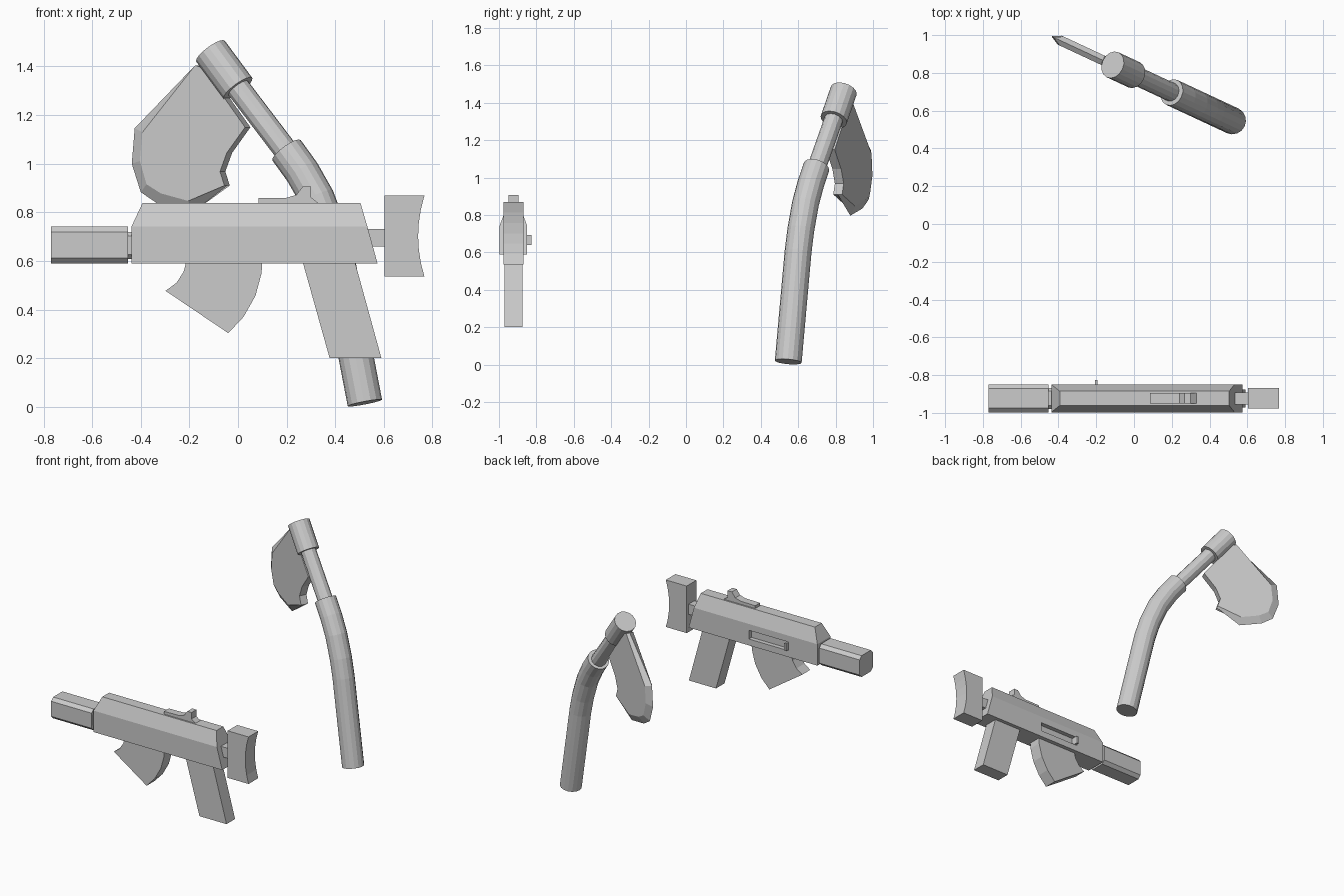
import bpy, bmesh, math
from mathutils import Vector, Matrix

if "Cube" in bpy.data.objects:
    bpy.data.objects.remove(bpy.data.objects["Cube"])

GUN_Y = -0.923           # centre plane of the rifle
ANG = math.radians(25)   # yaw of the axe about z
C = math.cos(ANG)


def loft(name, rings):
    """Skin a stack of equal-length rings and cap both ends."""
    bm = bmesh.new()
    rows = [[bm.verts.new(p) for p in r] for r in rings]
    n = len(rows[0])
    for a, b in zip(rows, rows[1:]):
        for i in range(n):
            j = (i + 1) % n
            bm.faces.new((a[i], a[j], b[j], b[i]))
    bm.faces.new(rows[0])
    bm.faces.new(rows[-1])
    bmesh.ops.recalc_face_normals(bm, faces=bm.faces)
    me = bpy.data.meshes.new(name)
    bm.to_mesh(me)
    bm.free()
    ob = bpy.data.objects.new(name, me)
    bpy.context.collection.objects.link(ob)
    return ob


def prism(name, pts, half, y=GUN_Y):
    """Extrude an x/z profile symmetrically in y."""
    return loft(name, [[(x, y + s * half, z) for x, z in pts] for s in (-1, 1)])


def box(name, x0, x1, y0, y1, z0, z1):
    return prism(name, [(x0, z0), (x1, z0), (x1, z1), (x0, z1)], (y1 - y0) / 2, (y0 + y1) / 2)


def oct_bar(name, x0, x1, hy, z0, z1, c):
    """Bar along x with chamfered rectangular section."""
    zm, hz = (z0 + z1) / 2, (z1 - z0) / 2
    sec = [(-hy, -hz + c), (-hy + c, -hz), (hy - c, -hz), (hy, -hz + c),
           (hy, hz - c), (hy - c, hz), (-hy + c, hz), (-hy, hz - c)]
    return loft(name, [[(x, GUN_Y + a, zm + b) for a, b in sec] for x in (x0, x1)])


def place_axe(ob):
    ob.matrix_world = Matrix.Translation((0, 0.79, 0)) @ Matrix.Rotation(-ANG, 4, 'Z')
    return ob


def tube(name, path, r, seg):
    """Round tube along a path given in front-view x/z, lying in the axe plane."""
    pts = [Vector((x / C, 0, z)) for x, z in path]
    side = Vector((0, 1, 0))
    rings = []
    for i, p in enumerate(pts):
        t = (pts[min(i + 1, len(pts) - 1)] - pts[max(i - 1, 0)]).normalized()
        m = t.cross(side)
        rings.append([p + r * (math.cos(a) * m + math.sin(a) * side)
                      for a in (2 * math.pi * k / seg for k in range(seg))])
    return place_axe(loft(name, rings))


# Receiver: flat sides with sloping shoulders
levels = [(0.59, -0.438, 0.574, 0.074), (0.742, -0.438, 0.532, 0.074), (0.838, -0.393, 0.504, 0.038)]
receiver = loft("receiver", [[(x0, GUN_Y - h, z), (x1, GUN_Y - h, z), (x1, GUN_Y + h, z), (x0, GUN_Y + h, z)]
                             for z, x0, x1, h in levels])

# Ejection slot cut into the +y side
cutter = box("slot_cutter", -0.21, 0.10, -0.88, -0.80, 0.635, 0.697)
cutter.hide_render = True
cutter.hide_viewport = True
mod = receiver.modifiers.new("slot", 'BOOLEAN')
mod.operation = 'DIFFERENCE'
mod.solver = 'EXACT'
mod.object = cutter
box("bolt_handle", -0.207, -0.193, -0.885, -0.826, 0.64, 0.693)

# Handguard and its neck
oct_bar("handguard", -0.77, -0.452, 0.074, 0.59, 0.741, 0.022)
oct_bar("handguard_neck", -0.46, -0.43, 0.056, 0.608, 0.72, 0.018)

# Stock with concave butt
prism("stock_neck", [(0.50, 0.66), (0.61, 0.66), (0.61, 0.732), (0.50, 0.732)], 0.032)
butt = [(0.767 - 0.026 * (1 - t * t), 0.702 + 0.167 * t) for t in (-1, -0.66, -0.33, 0, 0.33, 0.66, 1)]
prism("stock", [(0.603, 0.869), (0.603, 0.535)] + butt, 0.054)

# Pistol grip and curved magazine
prism("pistol_grip", [(0.265, 0.60), (0.48, 0.60), (0.59, 0.20), (0.377, 0.20)], 0.048)
prism("magazine", [(-0.212, 0.60), (-0.224, 0.555), (-0.253, 0.51), (-0.298, 0.477), (-0.04, 0.303),
                   (0.023, 0.37), (0.072, 0.457), (0.097, 0.55), (0.10, 0.60)], 0.045)

# Rear sight
prism("sight", [(0.084, 0.83), (0.084, 0.858), (0.20, 0.86), (0.24, 0.872), (0.267, 0.907),
                (0.30, 0.907), (0.30, 0.862), (0.34, 0.83)], 0.027)

# Axe handle, shaft and head socket
tube("axe_grip", [(0.522, 0.016), (0.41, 0.60), (0.378, 0.72), (0.325, 0.86), (0.265, 0.965), (0.20, 1.055)], 0.072, 16)
tube("axe_shaft", [(0.23, 1.01), (-0.03, 1.352)], 0.05, 12)
tube("axe_socket", [(0.0, 1.31), (-0.113, 1.463)], 0.073, 16)

# Axe blade: outline with the cutting edge (flag 1) ground to a sharp ridge
outline = [(-0.165, 1.405, 0), (-0.425, 1.146, 1), (-0.437, 1.0, 1), (-0.40, 0.883, 1), (-0.33, 0.835, 1),
           (-0.19, 0.797, 1), (-0.045, 0.91, 0), (-0.063, 0.968, 0), (-0.035, 1.045, 0), (0.04, 1.15, 0),
           (-0.045, 1.27, 0), (-0.06, 1.37, 0)]
rings = []
for y in (-0.026, 0, 0.026):
    ring = []
    for x, z, sharp in outline:
        p = Vector((x / C, y, z))
        if sharp and y:
            inward = Vector((-0.21 / C, y, 1.06)) - p
            p += inward.normalized() * 0.05
        ring.append(p)
    rings.append(ring)
place_axe(loft("axe_blade", rings))
